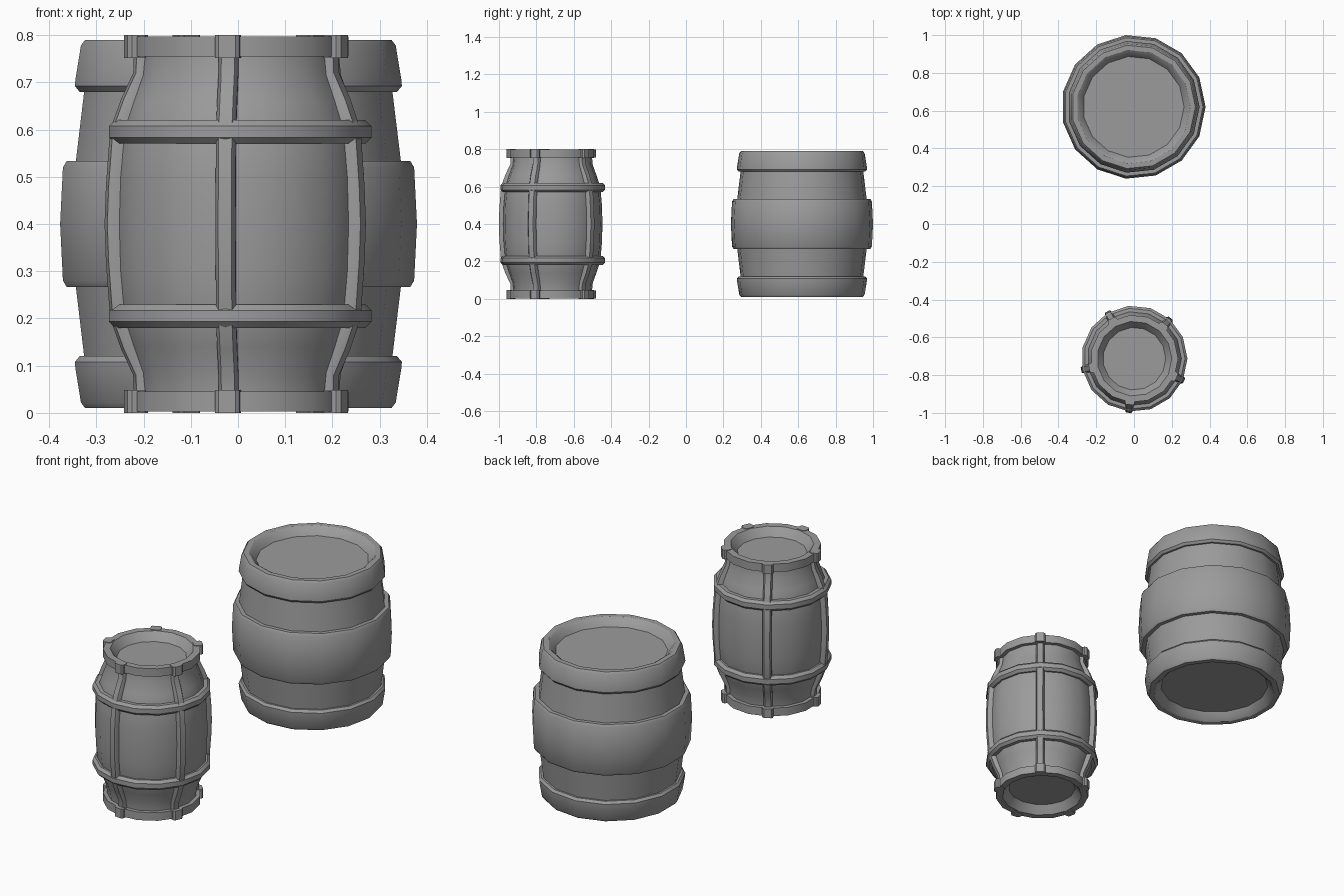
import bpy, bmesh, math
from mathutils import Matrix, Vector

SIDES = 15
MID = 0.4          # both barrels mirror about this height

old = bpy.data.objects.get("Cube")
if old:
    bpy.data.objects.remove(old, do_unlink=True)

grey = bpy.data.materials.new("plain grey")
grey.use_nodes = True
grey.diffuse_color = (0.33, 0.33, 0.33, 1)
grey.node_tree.nodes["Principled BSDF"].inputs["Base Color"].default_value = (0.33, 0.33, 0.33, 1)


def finish(name, bm, centre):
    bmesh.ops.recalc_face_normals(bm, faces=bm.faces)
    mesh = bpy.data.meshes.new(name)
    bm.to_mesh(mesh)
    bm.free()
    mesh.materials.append(grey)
    obj = bpy.data.objects.new(name, mesh)
    bpy.context.collection.objects.link(obj)
    obj.location = (centre[0], centre[1], 0)
    bpy.ops.object.select_all(action='DESELECT')
    obj.select_set(True)
    bpy.context.view_layer.objects.active = obj
    bpy.ops.object.shade_smooth_by_angle(angle=math.radians(32))
    return obj


def skin(bm, loops, closed=False):
    """Join equal rings of points with quads; cap the ends unless closed."""
    rings = [[bm.verts.new(p) for p in loop] for loop in loops]
    n = len(rings[0])
    pairs = list(zip(rings, rings[1:]))
    if closed:
        pairs.append((rings[-1], rings[0]))
    else:
        bm.faces.new(rings[0])
        bm.faces.new(rings[-1])
    for a, b in pairs:
        for j in range(n):
            k = (j + 1) % n
            bm.faces.new((a[j], a[k], b[k], b[j]))


def circle(r, z):
    return [Matrix.Rotation(math.tau * i / SIDES, 3, 'Z') @ Vector((r, 0, z))
            for i in range(SIDES)]


def mirrored(half):
    """Upper half of a profile, first point at the middle, made whole."""
    return [(r, 2 * MID - z) for r, z in half[:0:-1]] + half


def lathe(name, profile, centre, closed=False):
    bm = bmesh.new()
    skin(bm, [circle(r, z) for r, z in profile], closed)
    return finish(name, bm, centre)


# Large barrel: wide middle band, end bands and recessed lids
large_half = [(0.382, 0.4), (0.376, 0.52), (0.368, 0.533), (0.348, 0.533),
              (0.33, 0.68), (0.34, 0.68), (0.35, 0.692), (0.349, 0.705),
              (0.337, 0.778), (0.328, 0.79), (0.302, 0.79), (0.29, 0.782),
              (0.268, 0.75)]
lathe("large_barrel", mirrored(large_half), (-0.003, 0.62))

# Small barrel: bulging body, thick rims and recessed lids
SMALL = (0.002, -0.713)
small_half = [(0.268, 0.4), (0.265, 0.5), (0.256, 0.6), (0.236, 0.66),
              (0.216, 0.715), (0.212, 0.755), (0.232, 0.755), (0.232, 0.797),
              (0.198, 0.797), (0.188, 0.785), (0.166, 0.755)]
lathe("small_barrel", mirrored(small_half), SMALL)

# Hoops
for name, z in (("lower_hoop", 0.205), ("upper_hoop", 0.595)):
    section = [(0.24, z - 0.025), (0.268, z - 0.025), (0.281, z - 0.012),
               (0.281, z + 0.012), (0.268, z + 0.025), (0.24, z + 0.025)]
    lathe(name, section, SMALL, closed=True)

# Upright ribs following the bulge, with a block at each end
rib_half = [(0.288, 0.4), (0.285, 0.48), (0.276, 0.6), (0.252, 0.665),
            (0.226, 0.72), (0.224, 0.77)]
ribs = bmesh.new()
blocks = bmesh.new()
for i in range(5):
    turn = Matrix.Rotation(math.radians(264 + 72 * i), 4, 'Z')
    skin(ribs, [[turn @ Vector(p) for p in ((r - 0.04, -0.021, z), (r - 0.012, -0.021, z),
                                            (r, -0.014, z), (r, 0.014, z),
                                            (r - 0.012, 0.021, z), (r - 0.04, 0.021, z))]
                for r, z in mirrored(rib_half)])
    for z in (0.024, 0.776):
        bmesh.ops.create_cube(blocks, size=1, matrix=turn @ Matrix.Translation((0.223, 0, z))
                              @ Matrix.Diagonal((0.044, 0.052, 0.048, 1)))
upright = [e for e in blocks.edges if abs(e.verts[0].co.z - e.verts[1].co.z) > 0.04]
bmesh.ops.bevel(blocks, geom=upright, offset=0.008, segments=1, affect='EDGES')
finish("upright_ribs", ribs, SMALL)
finish("rib_end_blocks", blocks, SMALL)
